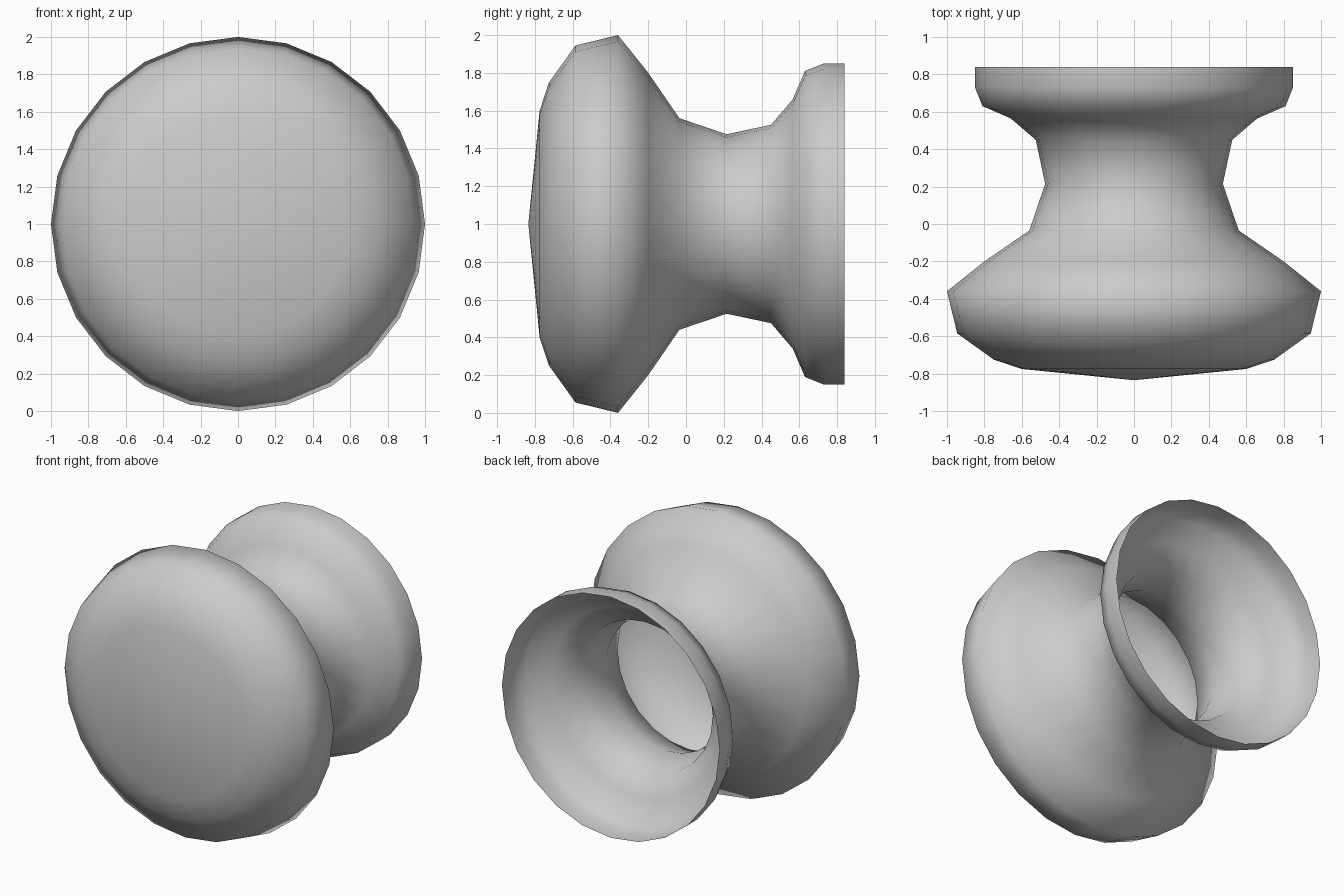
import bpy
import bmesh
from math import cos, sin, tau

cube = bpy.data.objects.get("Cube")
if cube:
    bpy.data.objects.remove(cube, do_unlink=True)

SIDES = 24

# Plain grey finish
grey = bpy.data.materials.new("plain_grey")
grey.use_nodes = True
colour = (0.6, 0.6, 0.6, 1)
grey.diffuse_color = colour
grey.node_tree.nodes["Principled BSDF"].inputs["Base Color"].default_value = colour

# Knob outline from the domed face to the open flange: (radius, y)
profile = [
    (0.60, -0.775), (0.75, -0.725), (0.945, -0.585), (1.0, -0.36),   # head
    (0.80, -0.20), (0.56, -0.035), (0.475, 0.215), (0.525, 0.45),    # neck
    (0.66, 0.565), (0.81, 0.63), (0.85, 0.73), (0.85, 0.84),         # flange
]

bm = bmesh.new()
rings = [[bm.verts.new((r * sin(tau * i / SIDES), y, 1 + r * cos(tau * i / SIDES)))
          for i in range(SIDES)] for r, y in profile]
tip = bm.verts.new((0, -0.835, 1))

# Fan over the face, then quads along the body; the back stays open
for i in range(SIDES):
    j = (i + 1) % SIDES
    bm.faces.new((tip, rings[0][i], rings[0][j]))
    for a, b in zip(rings, rings[1:]):
        bm.faces.new((a[i], b[i], b[j], a[j]))
bmesh.ops.recalc_face_normals(bm, faces=bm.faces)
if sum(f.normal.y * f.calc_area() for f in bm.faces if tip in f.verts) > 0:
    bmesh.ops.reverse_faces(bm, faces=bm.faces)
for f in bm.faces:
    f.smooth = True

mesh = bpy.data.meshes.new("knob")
bm.to_mesh(mesh)
bm.free()
mesh.materials.append(grey)
knob = bpy.data.objects.new("knob", mesh)
bpy.context.collection.objects.link(knob)
